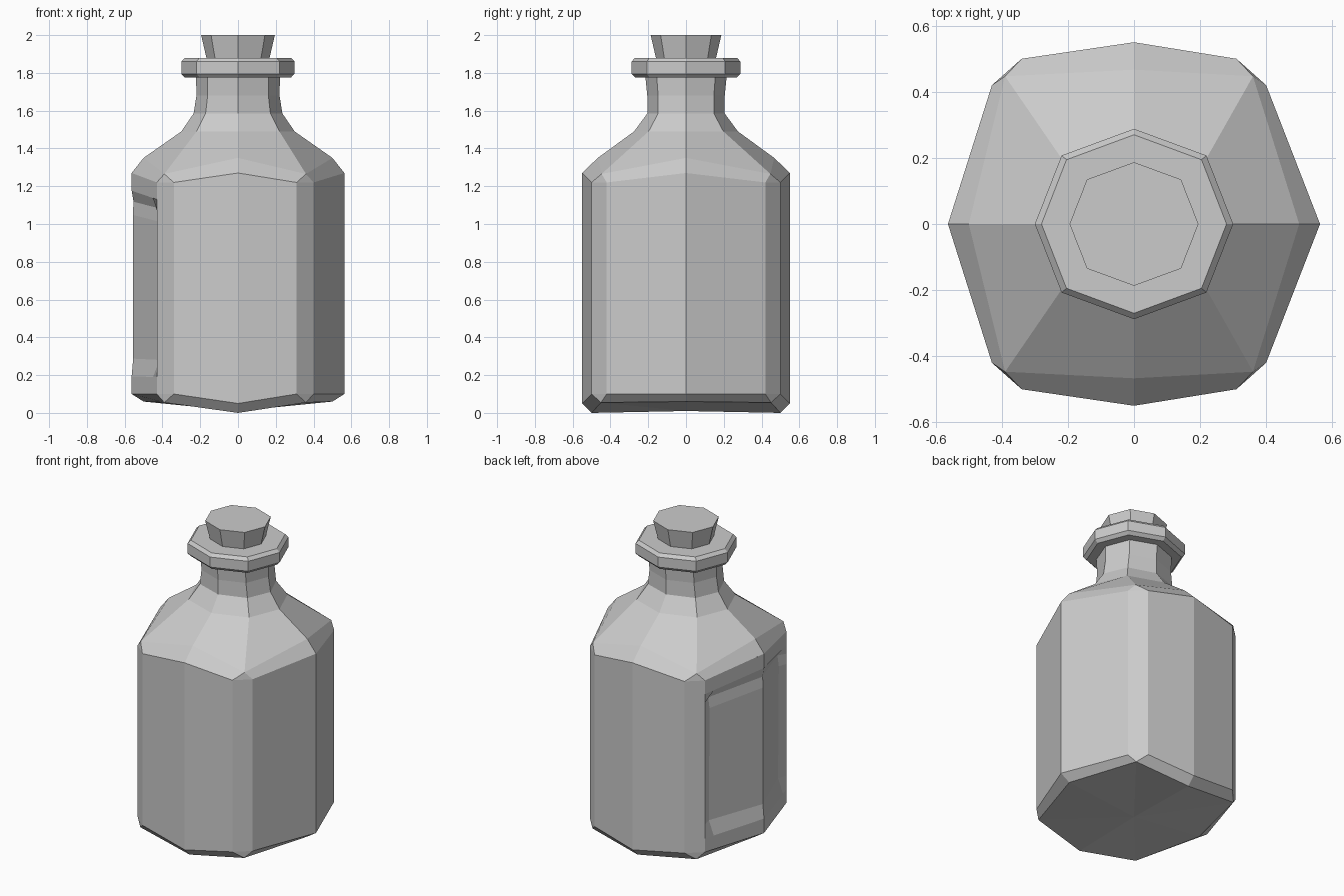
import bpy
import bmesh
from mathutils import Vector

cube = bpy.data.objects.get("Cube")
if cube:
    bpy.data.objects.remove(cube, do_unlink=True)

grey = bpy.data.materials.new("plain grey")
grey.use_nodes = True
colour = (0.6, 0.6, 0.6, 1)
grey.diffuse_color = colour
grey.node_tree.nodes["Principled BSDF"].inputs["Base Color"].default_value = colour

AXES = [(1, 0), (0, 1), (-1, 0), (0, -1)]
CORNERS = [(1, 1), (-1, 1), (-1, -1), (1, -1)]
SHIFT = -0.015   # corners sit slightly off centre


def finish(name, bm):
    bmesh.ops.remove_doubles(bm, verts=bm.verts, dist=0.0005)
    bmesh.ops.recalc_face_normals(bm, faces=bm.faces)
    mesh = bpy.data.meshes.new(name)
    bm.to_mesh(mesh)
    bm.free()
    mesh.materials.append(grey)
    obj = bpy.data.objects.new(name, mesh)
    bpy.context.collection.objects.link(obj)
    return obj


def face(bm, *points):
    return bm.faces.new([bm.verts.new(p) for p in points])


def octagon(rx, ry, z):
    """Axis points alternate with diagonal points."""
    ring = []
    for (ax, ay), (cx, cy) in zip(AXES, CORNERS):
        ring.append(Vector((ax * rx, ay * ry, z)))
        ring.append(Vector((cx * rx * 0.73, cy * ry * 0.72, z)))
    return ring


def loft(bm, rings):
    for low, high in zip(rings, rings[1:]):
        n = len(low)
        for i in range(n):
            j = (i + 1) % n
            face(bm, low[i], low[j], high[j], high[i])


def axis_points(rx, ry, zx, zy):
    return [Vector((ax * rx, ay * ry, zx if ax else zy)) for ax, ay in AXES]


def corner_points(x, y, z):
    return [Vector((cx * x + SHIFT, cy * y, z)) for cx, cy in CORNERS]


def rim(z_side, z_front, z_corner):
    """Outline: axis points plus the two ends of each corner chamfer."""
    axis = axis_points(0.563, 0.55, z_side, z_front)
    near_x = corner_points(0.415, 0.42, z_corner)
    near_y = corner_points(0.325, 0.5, z_corner)
    return axis, near_x, near_y


def chamfer_band(bm, outline, mids, apexes):
    """Bevel from the outline to an inner ring of mids and corner apexes."""
    axis, near_x, near_y = outline
    for k in range(4):
        n = (k + 1) % 4
        first, second = (near_x, near_y) if k % 2 == 0 else (near_y, near_x)
        face(bm, first[k], second[k], apexes[k])
        face(bm, axis[k], first[k], apexes[k], mids[k])
        face(bm, second[k], axis[n], mids[n], apexes[k])


def sunken_panel(bm, corner_low, corner_high, ridge_low, ridge_high):
    """Wall with a grooved label panel, deepest beside the corner."""
    rows = [(0, 0, 0), (0.08, 0, 0), (0.16, 0.035, 0.008), (0.81, 0.03, 0.006),
            (0.87, 0.04, 0.01), (0.92, 0, 0), (1, 0, 0)]
    grid = []
    for t, groove, ridge in rows:
        a = corner_low.lerp(corner_high, t)
        c = ridge_low.lerp(ridge_high, t)
        b = a.lerp(c, 0.15)
        grid.append((a, b + Vector((groove, 0, 0)), c + Vector((ridge, 0, 0))))
    for low, high in zip(grid, grid[1:]):
        for i in range(2):
            face(bm, low[i], low[i + 1], high[i + 1], high[i])


# Bottle body: faceted walls
bm = bmesh.new()
top = rim(1.27, 1.27, 1.22)
base = rim(0.10, 0.05, 0.10)
for k in range(4):
    n = (k + 1) % 4
    order = (1, 2) if k % 2 == 0 else (2, 1)
    lo = [base[0][k], base[order[0]][k], base[order[1]][k], base[0][n]]
    hi = [top[0][k], top[order[0]][k], top[order[1]][k], top[0][n]]
    for i in range(3):
        if k == 1 and i == 2:
            sunken_panel(bm, lo[2], hi[2], lo[3], hi[3])
        elif k == 2 and i == 0:
            sunken_panel(bm, lo[1], hi[1], lo[0], hi[0])
        else:
            face(bm, lo[i], lo[i + 1], hi[i + 1], hi[i])

# Shoulder and neck
mids = axis_points(0.5, 0.467, 1.35, 1.35)
apexes = corner_points(0.375, 0.447, 1.265)
chamfer_band(bm, top, mids, apexes)
shoulder = [p for pair in zip(mids, apexes) for p in pair]
loft(bm, [shoulder,
          octagon(0.30, 0.275, 1.49),
          octagon(0.235, 0.205, 1.585),
          octagon(0.22, 0.205, 1.68),
          octagon(0.222, 0.215, 1.78)])

# Bevelled base, gently folded along the middle
mids = axis_points(0.5, 0.5, 0.06, 0.0)
apexes = corner_points(0.375, 0.45, 0.055)
chamfer_band(bm, base, mids, apexes)
floor = [p for pair in zip(mids, apexes) for p in pair]
for i in range(8):
    face(bm, floor[i], floor[(i + 1) % 8], Vector((0, 0, 0.01)))
finish("bottle_body", bm)


def capped(name, rings):
    bm = bmesh.new()
    loft(bm, rings)
    face(bm, *rings[0])
    face(bm, *rings[-1])
    return finish(name, bm)


# Lip and stopper
capped("bottle_lip", [octagon(0.28, 0.268, 1.775), octagon(0.30, 0.288, 1.795),
                      octagon(0.30, 0.288, 1.86), octagon(0.28, 0.27, 1.88)])
capped("stopper", [octagon(0.165, 0.157, 1.87), octagon(0.195, 0.187, 2.0)])
